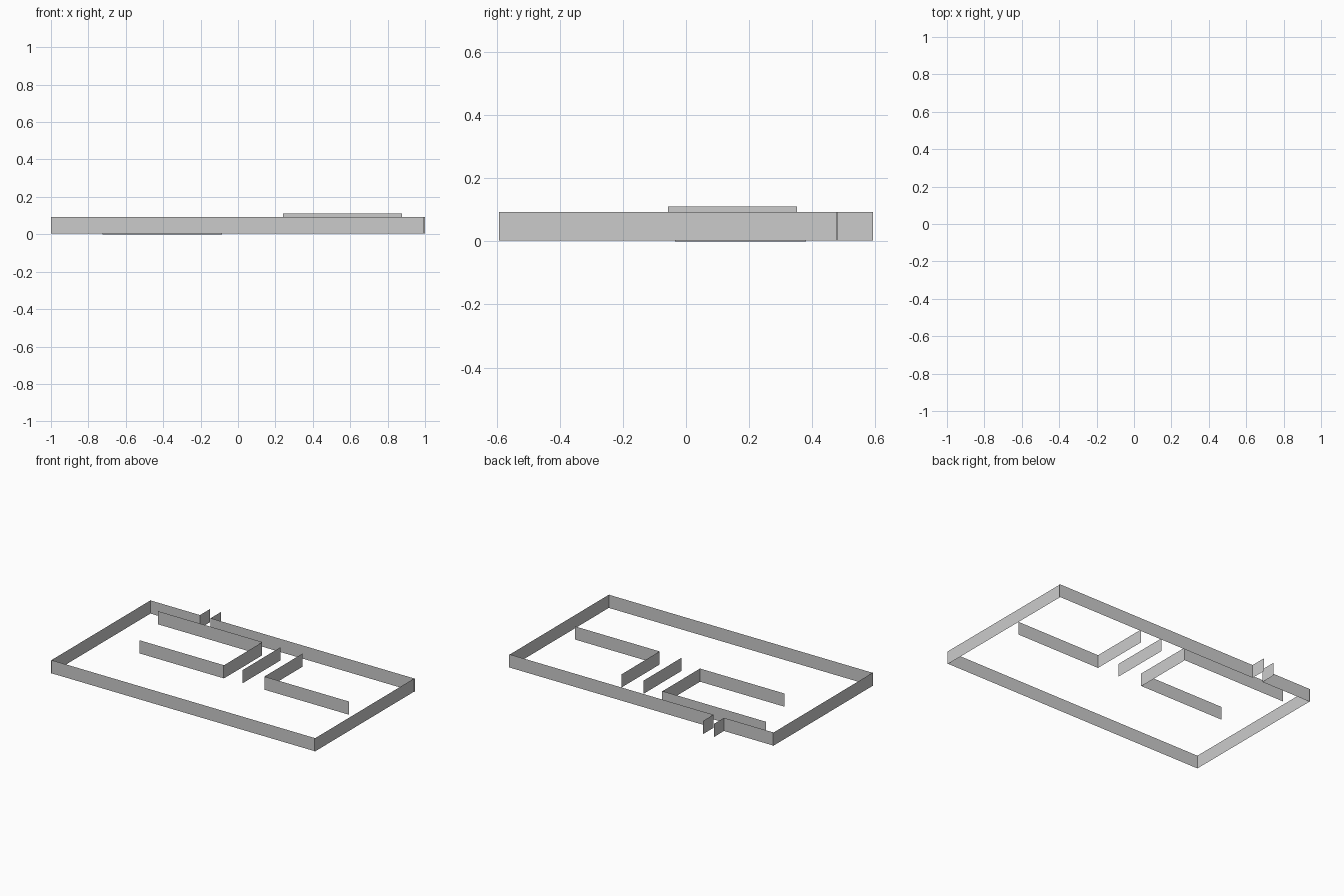
import bpy

if "Cube" in bpy.data.objects:
    bpy.data.objects.remove(bpy.data.objects["Cube"])

H = 0.09  # common wall height


def wall(name, start, end, z):
    """Upright zero-thickness panel between two plan points."""
    (x0, y0), (x1, y1) = start, end
    verts = [(x0, y0, z), (x1, y1, z), (x1, y1, z + H), (x0, y0, z + H)]
    mesh = bpy.data.meshes.new(name)
    mesh.from_pydata(verts, [], [(0, 1, 2, 3)])
    obj = bpy.data.objects.new(name, mesh)
    bpy.context.collection.objects.link(obj)


# Outer enclosure
Z = 0.003
wall("front_wall", (-1, -0.587), (0.995, -0.587), Z)
wall("right_wall", (0.995, -0.592), (0.995, 0.478), Z)
wall("left_wall", (-1, 0.488), (-1, -0.59), Z)
wall("back_wall_short", (-0.625, 0.482), (-1, 0.482), Z)
wall("back_wall_long", (1, 0.482), (-0.545, 0.482), Z)

# Entrance passage sticking out of the back
wall("entrance_side_left", (-0.625, 0.48), (-0.625, 0.588), Z)
wall("entrance_side_right", (-0.545, 0.48), (-0.545, 0.592), Z)

# Left inner room, open to the left
wall("left_room_back", (-0.085, 0.38), (-0.872, 0.38), Z)
wall("left_room_side", (-0.085, -0.035), (-0.085, 0.38), 0)
wall("left_room_front", (-0.725, -0.03), (-0.085, -0.03), 0)

# Central divider and right inner room, set slightly higher
wall("centre_divider", (0.075, -0.057), (0.075, 0.352), 0.02)
wall("right_room_side", (0.24, -0.057), (0.24, 0.352), 0.02)
wall("right_room_front", (0.24, -0.057), (0.878, -0.057), 0.02)
